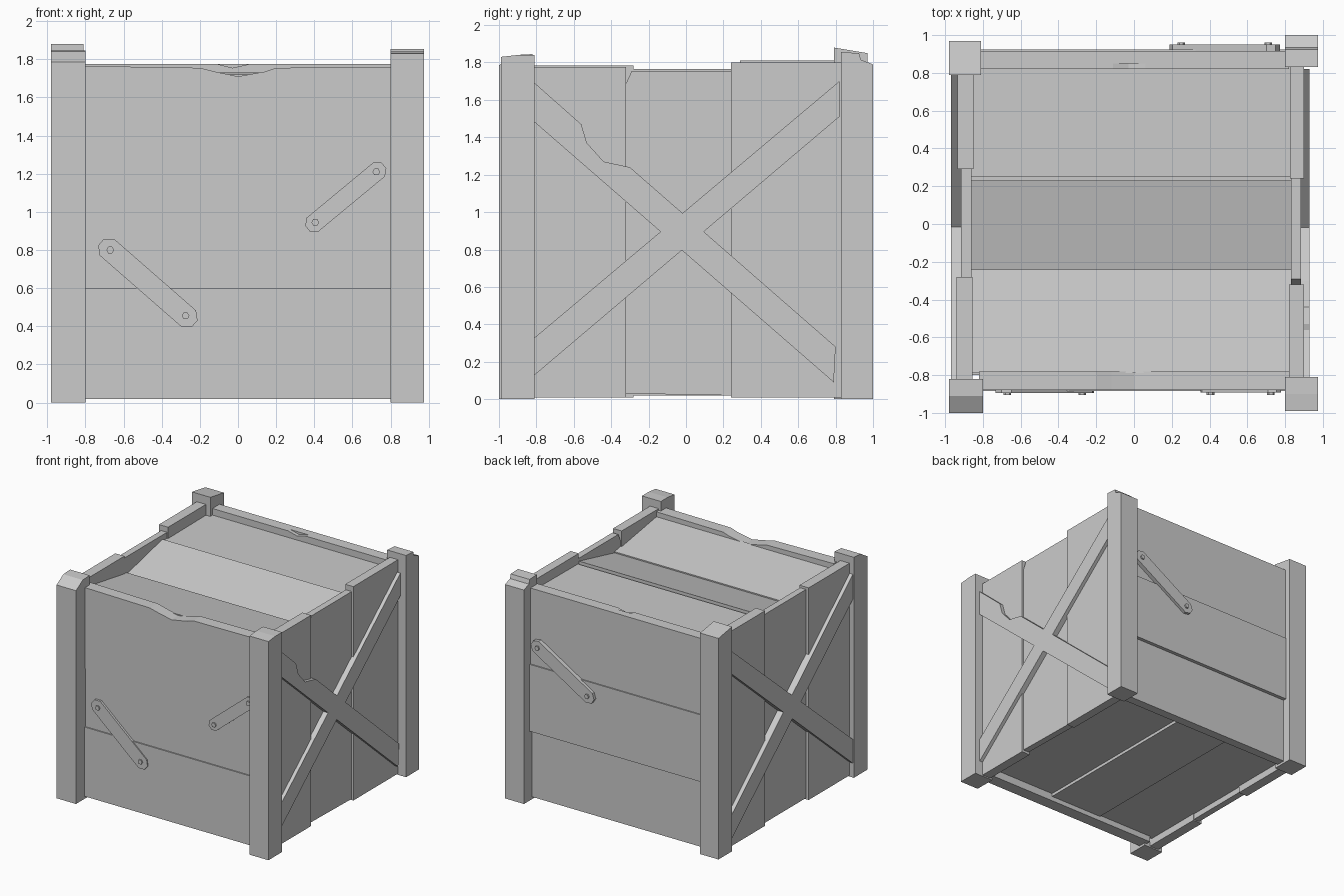
import bpy, bmesh, math
from mathutils import Matrix, Vector

cube = bpy.data.objects.get("Cube")
if cube:
    bpy.data.objects.remove(cube, do_unlink=True)

grey = bpy.data.materials.new("plain grey")
grey.use_nodes = True
GREY = (0.6, 0.6, 0.6, 1)
grey.diffuse_color = GREY
grey.node_tree.nodes["Principled BSDF"].inputs["Base Color"].default_value = GREY


def prism(name, axis, outline, lo, hi):
    """Extrude an outline along x (points are y, z) or along y (points are x, z)."""
    def place(p, d):
        return (d, p[0], p[1]) if axis == "x" else (p[0], d, p[1])
    bm = bmesh.new()
    ends = [[bm.verts.new(place(p, d)) for p in outline] for d in (lo, hi)]
    for ring in ends:
        bm.faces.new(ring)
    n = len(outline)
    for i in range(n):
        j = (i + 1) % n
        bm.faces.new((ends[0][i], ends[0][j], ends[1][j], ends[1][i]))
    bmesh.ops.recalc_face_normals(bm, faces=bm.faces)
    mesh = bpy.data.meshes.new(name)
    bm.to_mesh(mesh)
    bm.free()
    mesh.materials.append(grey)
    obj = bpy.data.objects.new(name, mesh)
    bpy.context.collection.objects.link(obj)
    return obj


def box(name, x, y, z):
    return prism(name, "y", [(x[0], z[0]), (x[1], z[0]), (x[1], z[1]), (x[0], z[1])], *y)


def post(name, x, top):
    """Corner post whose worn top follows a y, z profile."""
    prism(name, "x", [(top[0][0], 0)] + top + [(top[-1][0], 0)], *x)


# Corner posts
post("front_right_post", (-0.98, -0.80), [(-1, 1.785), (-0.91, 1.84), (-0.82, 1.845)])
post("front_left_post", (0.80, 0.975), [(-0.99, 1.83), (-0.9, 1.84), (-0.81, 1.84)])
post("back_right_post", (-0.98, -0.81), [(0.79, 1.88), (0.97, 1.85)])
post("back_left_post", (0.80, 0.975), [(0.83, 1.855), (0.925, 1.85), (0.935, 1.815), (1, 1.79)])

# Front wall: three boards, the top one worn along its upper edge
W = 0.82
box("front_board_low", (-W, W), (-0.885, -0.78), (0.02, 0.6))
box("front_board_middle", (-W, W), (-0.875, -0.78), (0.6, 1.09))
prism("front_board_top", "y", [(-W, 1.09), (W, 1.09), (W, 1.76), (0.2, 1.755), (0.14, 1.735),
      (0, 1.71), (-0.12, 1.735), (-0.2, 1.755), (-W, 1.765)], -0.88, -0.78)

# Back wall: three boards with a small chip in the top one
box("back_board_low", (-W, W), (0.82, 0.895), (0.02, 0.58))
box("back_board_middle", (-W, W), (0.82, 0.925), (0.58, 1.14))
box("back_board_top", (-W, W), (0.85, 0.915), (1.14, 1.775))
prism("back_board_lip", "y", [(-W, 1.14), (W, 1.14), (W, 1.775), (0.06, 1.775),
      (-0.03, 1.755), (-0.11, 1.775), (-W, 1.775)], 0.82, 0.85)

# Side walls: three upright boards each
box("left_board_front", (0.82, 0.90), (-0.84, -0.32), (0.01, 1.775))
prism("left_board_middle", "x", [(-0.32, 0.03), (0.24, 0.02), (0.24, 1.755), (-0.29, 1.755),
      (-0.32, 1.69)], 0.83, 0.885)
box("left_board_back", (0.825, 0.90), (0.24, 0.85), (0.01, 1.80))
box("right_board_front", (-0.94, -0.855), (-0.84, -0.28), (0.01, 1.785))
box("right_board_middle", (-0.915, -0.86), (-0.28, 0.29), (0.02, 1.765))
box("right_board_back", (-0.935, -0.85), (0.29, 0.82), (0.01, 1.81))

# Crossed braces on both sides, the left falling one splintered
rising = [(-0.82, 0.12), (0.82, 1.51), (0.82, 1.7), (-0.82, 0.32)]
falling = [(-0.82, 1.49), (0.79, 0.09), (0.8, 0.28), (-0.82, 1.7)]
chipped = falling[:3] + [(-0.3, 1.24), (-0.44, 1.27), (-0.53, 1.37), (-0.56, 1.47)] + falling[3:]
for side, lo, hi, drop in (("left", 0.88, 0.93, chipped), ("right", -0.97, -0.91, falling)):
    prism(side + "_rising_brace", "x", rising, lo, hi)
    prism(side + "_falling_brace", "x", drop, lo, hi)

# Lid boards, two of them sagging into a shallow valley
for part, y0, z0, y1, z1 in (("front", -0.79, 1.72, -0.24, 1.63),
                             ("middle", -0.24, 1.62, 0.23, 1.73),
                             ("back", 0.25, 1.715, 0.83, 1.72)):
    prism("lid_board_" + part, "x", [(y0, z0), (y1, z1), (y1, z1 - 0.06), (y0, z0 - 0.06)],
          -0.86, 0.84)
box("lid_batten", (-0.86, 0.84), (0.2, 0.27), (1.6, 1.67))

# Floor boards running front to back
for part, x0, x1, z in (("left", 0.2, 0.84, 0.085), ("middle", -0.3, 0.2, 0.06),
                        ("right", -0.86, -0.3, 0.07)):
    box("floor_board_" + part, (x0, x1), (-0.8, 0.83), (z, z + 0.06))


def strap(name, a, b, y, out, width, thick):
    """Metal strap with clipped ends and a bolt at a and b, lying on a wall at depth y."""
    a, b = Vector(a), Vector(b)
    d = (b - a).normalized()
    n = Vector((-d.y, d.x)) * width / 2
    tip = d * width * 0.55
    flat = d * width * 0.2
    pts = [a - flat + n, a - tip + n * 0.4, a - tip - n * 0.4, a - flat - n,
           b + flat - n, b + tip - n * 0.4, b + tip + n * 0.4, b + flat + n]
    prism(name, "y", pts, y - out * 0.03, y + out * thick)
    for end, c in (("start", a), ("end", b)):
        ring = [c + 0.02 * Vector((math.cos(k * math.pi / 3), math.sin(k * math.pi / 3)))
                for k in range(6)]
        prism(name + "_bolt_" + end, "y", ring, y, y + out * (thick + 0.012))


strap("front_low_strap", (-0.67, 0.80), (-0.275, 0.455), -0.878, -1, 0.115, 0.016)
strap("front_high_strap", (0.405, 0.945), (0.725, 1.21), -0.876, -1, 0.095, 0.016)
strap("back_strap", (0.71, 1.31), (0.25, 1.03), 0.92, 1, 0.11, 0.03)
